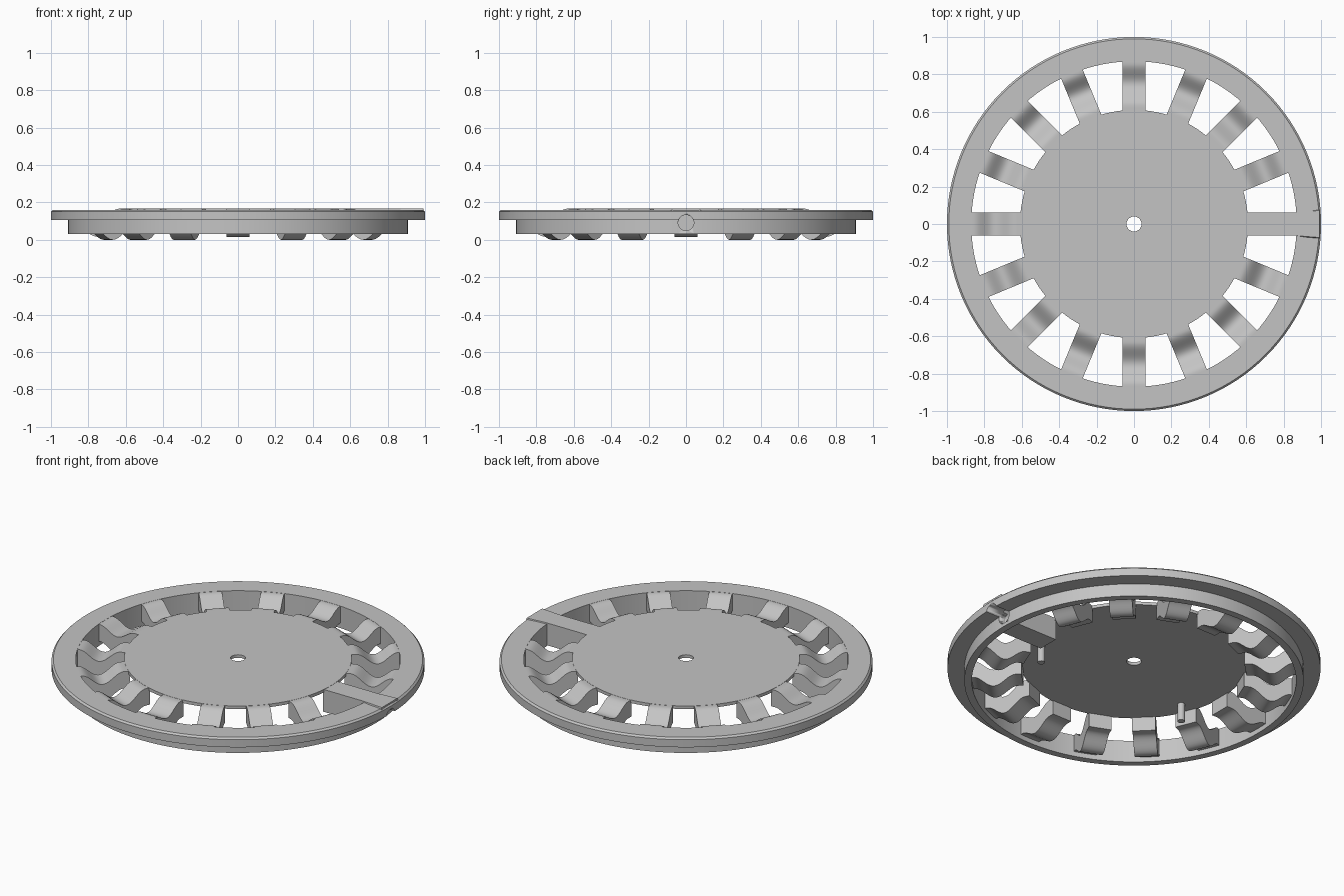
import bpy, bmesh, math
from mathutils import Matrix

cube = bpy.data.objects.get("Cube")
if cube:
    bpy.data.objects.remove(cube, do_unlink=True)

grey = bpy.data.materials.new("plain_grey")
grey.use_nodes = True
grey.diffuse_color = (0.55, 0.55, 0.55, 1)
for node in grey.node_tree.nodes:
    if node.type == 'BSDF_PRINCIPLED':
        node.inputs["Base Color"].default_value = (0.55, 0.55, 0.55, 1)


def finish(name, bm, smooth=True):
    bmesh.ops.recalc_face_normals(bm, faces=bm.faces)
    mesh = bpy.data.meshes.new(name)
    bm.to_mesh(mesh)
    bm.free()
    obj = bpy.data.objects.new(name, mesh)
    bpy.context.collection.objects.link(obj)
    mesh.materials.append(grey)
    if smooth:
        bpy.ops.object.select_all(action='DESELECT')
        obj.select_set(True)
        bpy.context.view_layer.objects.active = obj
        bpy.ops.object.shade_smooth_by_angle(angle=math.radians(30))
    return obj


def lathe(name, profile, steps=128):
    """Revolve a closed (radius, height) outline around z."""
    bm = bmesh.new()
    rings = []
    for i in range(steps):
        a = 2 * math.pi * i / steps
        rings.append([bm.verts.new((r * math.cos(a), r * math.sin(a), z)) for r, z in profile])
    n = len(profile)
    for i in range(steps):
        a, b = rings[i], rings[(i + 1) % steps]
        for j in range(n):
            k = (j + 1) % n
            bm.faces.new((a[j], b[j], b[k], a[k]))
    return finish(name, bm)


def extrude(name, outline, half_width, angle=0.0):
    """Radial bar: (radius, height) outline given a width, turned about z."""
    bm = bmesh.new()
    left = [bm.verts.new((r, half_width, z)) for r, z in outline]
    right = [bm.verts.new((r, -half_width, z)) for r, z in outline]
    bm.faces.new(left)
    bm.faces.new(right)
    n = len(outline)
    for j in range(n):
        k = (j + 1) % n
        bm.faces.new((left[j], right[j], right[k], left[k]))
    bmesh.ops.rotate(bm, verts=bm.verts, cent=(0, 0, 0), matrix=Matrix.Rotation(angle, 3, 'Z'))
    return finish(name, bm)


def cylinder(name, radius, depth, matrix, sides=32):
    bm = bmesh.new()
    bmesh.ops.create_cone(bm, cap_ends=True, segments=sides, radius1=radius,
                          radius2=radius, depth=depth, matrix=matrix)
    return finish(name, bm)


# Outer ring: wide flange above a narrower rim
outer_ring = lathe("outer_ring", [
    (0.87, 0.03), (0.91, 0.03), (0.91, 0.105), (1.0, 0.105),
    (1.0, 0.15), (0.99, 0.16), (0.87, 0.16)])

# Thin centre disc with a small hole
lathe("centre_disc", [(0.04, 0.15), (0.61, 0.15), (0.61, 0.168), (0.04, 0.168)])


# Dipped spokes, the ones on the main axes slightly shallower
def spoke_outline(lift):
    inner, outer, low, steps = 0.6, 0.88, 0.75, 24
    top = []
    for i in range(steps + 1):
        r = inner + (outer - inner) * i / steps
        if r < low:
            t, edge = max(0, (r - 0.63) / (low - 0.63)), 0.167
        else:
            t, edge = max(0, (0.86 - r) / (0.86 - low)), 0.159
        valley = 0.1 + lift
        top.append((r, edge - (edge - valley) * (1 - math.cos(math.pi * t)) / 2))
    return top + [(r, z - 0.1) for r, z in reversed(top)]


for i in range(1, 16):
    lift = 0.016 if i % 4 == 0 else 0.0
    extrude(f"spoke_{i}", spoke_outline(lift), 0.0625, i * math.pi / 8)

# Straight bar that replaces one spoke
flat_bar = extrude("flat_bar", [(0.6, 0.035), (0.9, 0.035), (0.9, 0.16), (0.6, 0.16)], 0.0625)

# Raised strip with sloped sides running over the bar to the edge
bm = bmesh.new()
loops = []
for x, flare in ((0.6, 0.0), (0.87, 0.0), (0.992, 0.02)):
    loops.append([bm.verts.new((x, y, z)) for y, z in (
        (-0.0625 - flare, 0.15), (0.0625 + flare, 0.15),
        (0.0625 + flare / 2, 0.167), (-0.0625 - flare / 2, 0.167))])
for a, b in zip(loops, loops[1:]):
    for j in range(4):
        k = (j + 1) % 4
        bm.faces.new((a[j], a[k], b[k], b[j]))
bm.faces.new(loops[0])
bm.faces.new(loops[-1])
finish("raised_strip", bm, smooth=False)

# Round socket bored into the rim and bar
cutter = cylinder("socket_cutter", 0.042, 0.3,
                  Matrix.Translation((0.95, 0, 0.091)) @ Matrix.Rotation(math.pi / 2, 4, 'Y'))
cutter.hide_render = True
cutter.hide_viewport = True
for target in (outer_ring, flat_bar):
    mod = target.modifiers.new("socket", 'BOOLEAN')
    mod.operation = 'DIFFERENCE'
    mod.solver = 'EXACT'
    mod.object = cutter

# Two small pins under the disc
for side, label in ((1, "left"), (-1, "right")):
    cylinder(f"{label}_pin", 0.02, 0.11, Matrix.Translation((side * 0.49, -0.19, 0.1)), 20)
